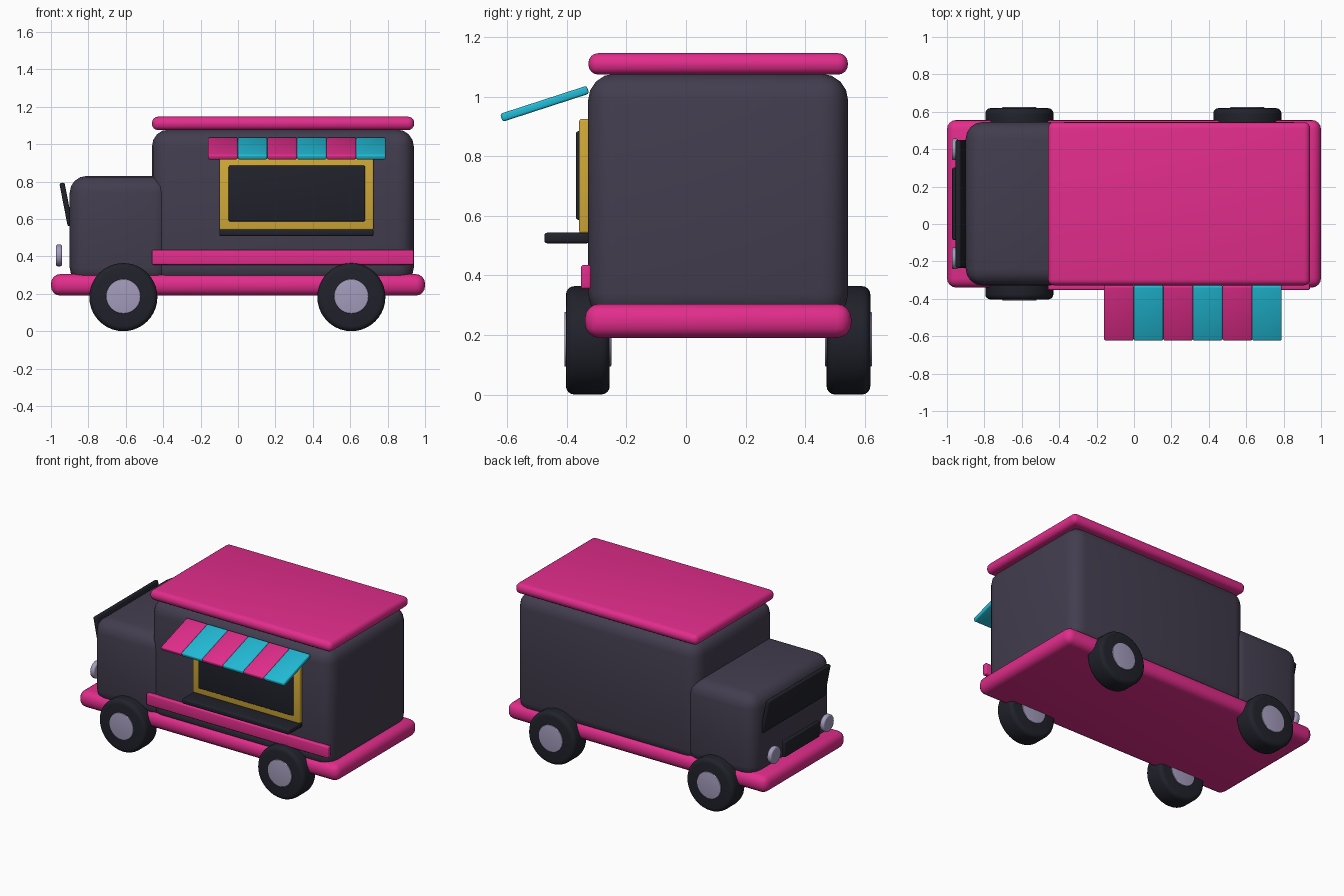
import bpy, bmesh, math
from mathutils import Matrix, Vector

if "Cube" in bpy.data.objects:
    bpy.data.objects.remove(bpy.data.objects["Cube"], do_unlink=True)


def material(name, rgb):
    m = bpy.data.materials.new(name)
    m.use_nodes = True
    m.diffuse_color = (*rgb, 1)
    m.node_tree.nodes["Principled BSDF"].inputs["Base Color"].default_value = (*rgb, 1)
    return m


PINK = material("hot pink", (0.76, 0.026, 0.26))
BODY = material("dark plum grey", (0.056, 0.047, 0.078))
TEAL = material("teal", (0.016, 0.50, 0.68))
GOLD = material("gold", (0.64, 0.40, 0.04))
BLACK = material("near black", (0.015, 0.016, 0.024))
SILVER = material("pale lilac metal", (0.37, 0.33, 0.50))


def finish(name, bm, mat, matrix):
    bm.transform(matrix)
    bmesh.ops.recalc_face_normals(bm, faces=bm.faces)
    mesh = bpy.data.meshes.new(name)
    bm.to_mesh(mesh)
    bm.free()
    mesh.materials.append(mat)
    ob = bpy.data.objects.new(name, mesh)
    bpy.context.collection.objects.link(ob)
    bpy.ops.object.select_all(action='DESELECT')
    ob.select_set(True)
    bpy.context.view_layer.objects.active = ob
    bpy.ops.object.shade_smooth_by_angle(angle=math.radians(40))
    return ob


def box(name, x, y, z, mat, bevel=0.008, segments=3, tilt=None):
    """Rounded box from (min, max) ranges, optionally tilted about its centre."""
    bm = bmesh.new()
    bmesh.ops.create_cube(bm, size=1)
    size = [r[1] - r[0] for r in (x, y, z)]
    centre = Vector([(r[0] + r[1]) / 2 for r in (x, y, z)])
    bmesh.ops.scale(bm, vec=size, verts=bm.verts)
    bmesh.ops.bevel(bm, geom=bm.edges[:], offset=bevel, segments=segments,
                    profile=0.5, affect='EDGES', clamp_overlap=True)
    turn = Matrix.Rotation(tilt[0], 4, tilt[1]) if tilt else Matrix()
    return finish(name, bm, mat, Matrix.Translation(centre) @ turn)


def disc(name, centre, radius, width, axis, mat, bevel, sides=40):
    """Cylinder with rounded rims, lying along the X or Y axis."""
    bm = bmesh.new()
    bmesh.ops.create_cone(bm, cap_ends=True, segments=sides, radius1=radius,
                          radius2=radius, depth=width)
    rims = [e for e in bm.edges if abs(e.verts[0].co.z - e.verts[1].co.z) < 1e-5]
    bmesh.ops.bevel(bm, geom=rims, offset=bevel, segments=4, profile=0.5,
                    affect='EDGES', clamp_overlap=True)
    turn = Matrix.Rotation(math.pi / 2, 4, 'Y' if axis == 'X' else 'X')
    return finish(name, bm, mat, Matrix.Translation(centre) @ turn)


MID = 0.108            # centre line of the vehicle across its width
SIDE = MID - 0.437     # serving side of the body


def across(half):
    return (MID - half, MID + half)


# Main shell
box("chassis", (-1, 1), across(0.448), (0.19, 0.305), PINK, 0.05, 4)
box("rear_body", (-0.46, 0.94), across(0.437), (0.25, 1.078), BODY, 0.09, 4)
box("cab", (-0.90, -0.36), across(0.437), (0.25, 0.83), BODY, 0.09, 4)
box("roof", (-0.46, 0.942), across(0.436), (1.075, 1.147), PINK, 0.033, 4)
box("side_stripe", (-0.46, 0.94), (SIDE - 0.024, SIDE + 0.01), (0.355, 0.435), PINK)

# Cab front
box("windshield", (-0.933, -0.905), across(0.342), (0.56, 0.795), BLACK, 0.01,
    tilt=(math.radians(-11), 'Y'))
box("grille", (-0.972, -0.945), across(0.193), (0.35, 0.46), BLACK)
for side, s in (("right", -1), ("left", 1)):
    disc(side + "_headlight", (-0.957, MID + s * 0.291, 0.405), 0.058, 0.034,
         'X', SILVER, 0.01, 28)

# Serving window
box("window_frame", (-0.10, 0.725), (SIDE - 0.03, SIDE + 0.01), (0.542, 0.926), GOLD)
box("window_opening", (-0.05, 0.68), (SIDE - 0.041, SIDE), (0.587, 0.885), BLACK)
box("serving_shelf", (-0.10, 0.725), (-0.476, SIDE + 0.005), (0.508, 0.544), BLACK, 0.01)

# Striped awning
STRIPS, START, STEP = 6, -0.16, 0.1583
for i in range(STRIPS):
    left = START + i * STEP
    box(f"awning_strip_{i + 1}", (left, left + STEP), (-0.628, -0.322), (0.963, 0.991),
        TEAL if i % 2 else PINK, 0.008, tilt=(math.radians(18), 'X'))

# Wheels
for end, x in (("front", -0.613), ("rear", 0.606)):
    for side, y in (("right", -0.33), ("left", 0.546)):
        disc(f"{end}_{side}_tyre", (x, y, 0.182), 0.182, 0.147, 'Y', BLACK, 0.028)
        disc(f"{end}_{side}_hub", (x, y, 0.186), 0.092, 0.158, 'Y', SILVER, 0.004)
